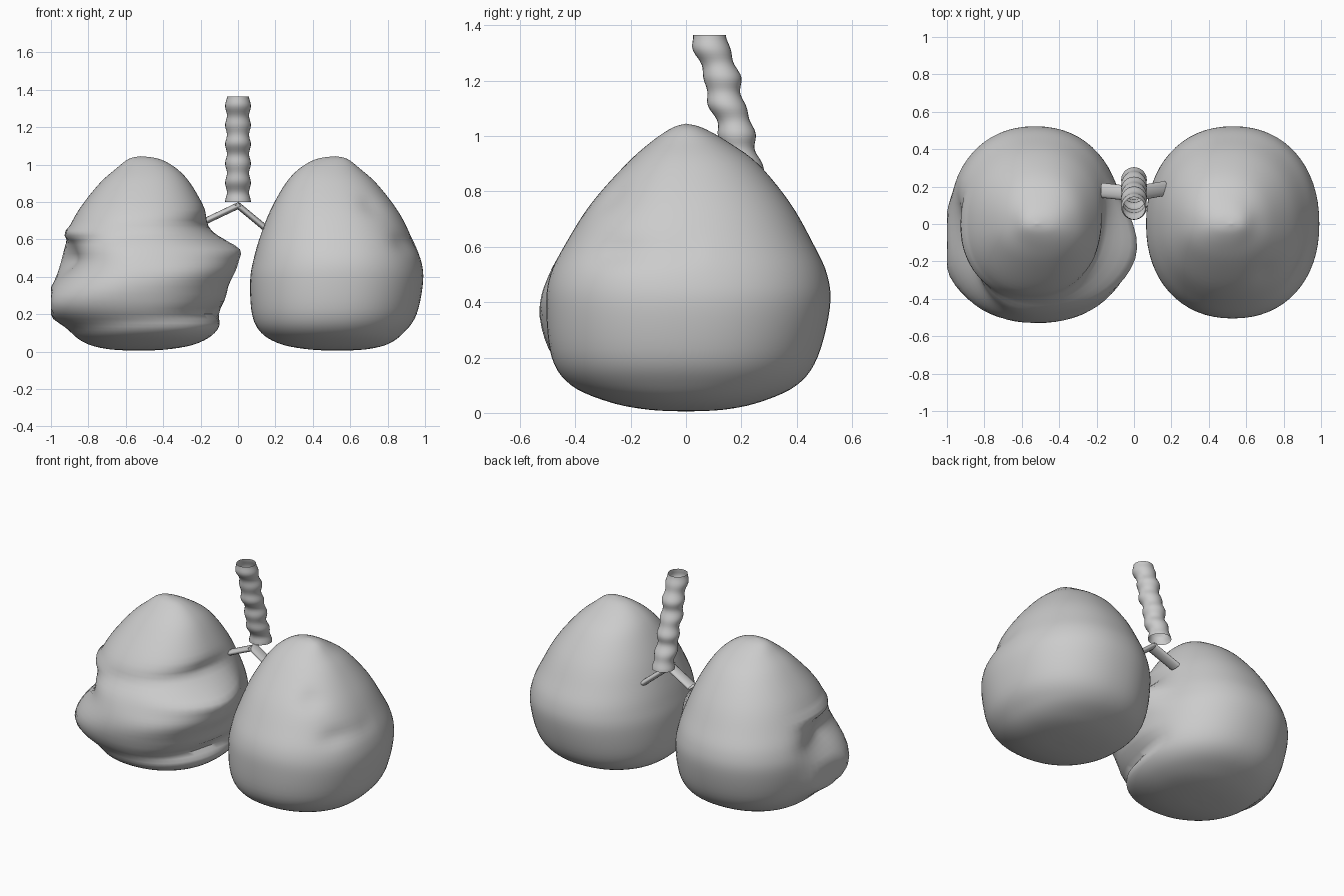
import bpy, bmesh, math
from mathutils import Vector

cube = bpy.data.objects.get("Cube")
if cube:
    bpy.data.objects.remove(cube, do_unlink=True)

grey = bpy.data.materials.new("clay grey")
grey.use_nodes = True
grey.diffuse_color = (0.6, 0.6, 0.6, 1)
grey.node_tree.nodes["Principled BSDF"].inputs["Base Color"].default_value = (0.6, 0.6, 0.6, 1)


def skin(name, rings, angle, closed_ends=False):
    """Join rings of points into a smooth surface."""
    bm = bmesh.new()
    loops = [[bm.verts.new(p) for p in ring] for ring in rings]
    n = len(loops[0])
    for a, b in zip(loops, loops[1:]):
        for i in range(n):
            j = (i + 1) % n
            bm.faces.new((a[i], a[j], b[j], b[i]))
    if closed_ends:
        bmesh.ops.remove_doubles(bm, verts=bm.verts, dist=0.0005)
    bmesh.ops.recalc_face_normals(bm, faces=bm.faces)
    mesh = bpy.data.meshes.new(name)
    bm.to_mesh(mesh)
    bm.free()
    mesh.materials.append(grey)
    ob = bpy.data.objects.new(name, mesh)
    bpy.context.collection.objects.link(ob)
    bpy.ops.object.select_all(action='DESELECT')
    ob.select_set(True)
    bpy.context.view_layer.objects.active = ob
    bpy.ops.object.shade_smooth_by_angle(angle=math.radians(angle))
    return ob


def bump(value, centre, width):
    return math.exp(-((value - centre) / width) ** 2)


def spline(rows, steps):
    """Catmull-Rom rows between the given rows."""
    pts = [rows[0]] + rows + [rows[-1]]
    out = []
    for k in range(len(rows) - 1):
        a, b, c, d = pts[k:k + 4]
        for s in range(steps):
            t = s / steps
            out.append([0.5 * (2 * q + (r - p) * t + (2 * p - 5 * q + 4 * r - w) * t * t
                               + (3 * q - p - 3 * r + w) * t ** 3)
                        for p, q, r, w in zip(a, b, c, d)])
    out.append(rows[-1])
    return out


# Lung outline: height, inner x, outer x, front y, back y
OUTLINE = [
    (.005, .53, .53, 0, 0), (.012, .38, .68, -.14, .14), (.04, .23, .8, -.28, .27),
    (.1, .125, .885, -.415, .4), (.2, .075, .955, -.485, .475),
    (.38, .065, .99, -.505, .52), (.5, .085, .975, -.49, .51),
    (.62, .12, .925, -.43, .455), (.76, .175, .85, -.34, .375),
    (.9, .255, .74, -.215, .26), (.98, .33, .65, -.125, .15),
    (1.03, .42, .585, -.05, .06), (1.045, .52, .52, 0, 0)]


def smooth_lobe(u, v, z):
    """Shallow dents on the front of the left lung."""
    if v > 0:
        return 0
    return (-0.02 * bump(u, 0.6, 0.2) * bump(z, 0.78, 0.05)
            - 0.02 * bump(u, 0.85, 0.15) * bump(z, 0.58, 0.05))


def folded_lobe(u, v, z):
    """Slanted middle lobe with fissures on the front of the right lung."""
    front = min(1, max(0, 0.6 - v * 1.2))
    front = front * front * (3 - 2 * front)
    inner, outer = max(0, -u) ** 2, max(0, u) ** 2
    crest = 0.36 - 0.13 * u
    d = (0.025 + 0.07 * inner + 0.06 * outer) * bump(z, crest, 0.11)
    d += 0.06 * inner * bump(z, 0.55, 0.05)
    d -= (0.02 + 0.03 * inner) * bump(z, 0.64 - 0.04 * u, 0.05)
    d -= (0.02 + 0.05 * inner) * bump(z, 0.17 - 0.04 * u, 0.045)
    d -= 0.12 * outer * bump(z, 0.49, 0.09)
    d += 0.04 * outer * bump(z, 0.63, 0.03)
    return d * front


def lung(name, side, relief):
    rings = []
    for z, xin, xout, yf, yb in spline(OUTLINE, 5):
        cx, hx = (xin + xout) / 2, (xout - xin) / 2
        ring = []
        for i in range(64):
            a = math.tau * i / 64
            u, v = math.cos(a), math.sin(a)
            # slightly squared oval section
            su = math.copysign(abs(u) ** 0.92, u)
            sv = math.copysign(abs(v) ** 0.92, v)
            d = relief(u, v, z) if hx > 0.05 else 0
            x = cx + su * hx + u * d
            y = sv * (yb if v > 0 else -yf) + v * d
            ring.append((side * min(x, 1), y, z))
        rings.append(ring)
    return skin(name, rings, 60, True)


lung("left_lung", 1, smooth_lobe)
lung("right_lung", -1, folded_lobe)

# Windpipe: open ribbed tube, leaning forward towards the top
rings = []
for k in range(49):
    t = k / 48
    wave = math.cos(math.tau * t * 5.5)
    r = 0.064 + 0.005 * wave
    y = 0.235 - 0.15 * t + 0.006 * math.sin(math.tau * t * 3)
    rings.append([(r * math.cos(math.tau * i / 24), y + r * math.sin(math.tau * i / 24),
                   0.8 + 0.565 * t) for i in range(24)])
skin("windpipe", rings, 50)


def bronchus(name, start, end):
    """Flattened open tube between two points."""
    a, b = Vector(start), Vector(end)
    wide = Vector((0, 1, 0))
    thin = (b - a).cross(wide).normalized()
    rings = [[p + wide * 0.04 * math.cos(math.tau * i / 16) + thin * 0.017 * math.sin(math.tau * i / 16)
              for i in range(16)] for p in (a, a.lerp(b, 0.5), b)]
    skin(name, rings, 50)


bronchus("left_bronchus", (-0.01, 0.16, 0.79), (0.165, 0.19, 0.645))
bronchus("right_bronchus", (0.01, 0.16, 0.785), (-0.17, 0.18, 0.7))
